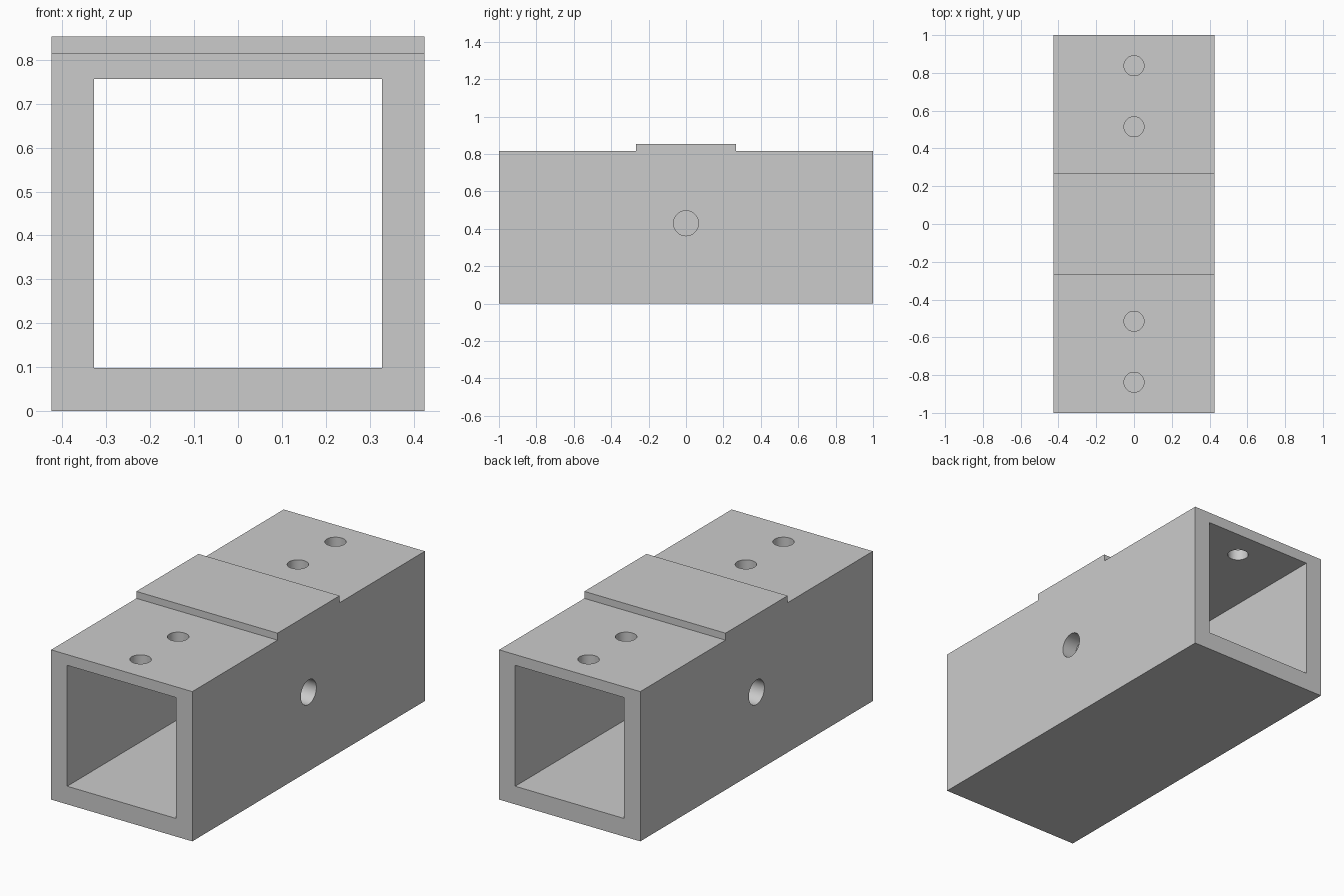
import bpy
import math

cube = bpy.data.objects.get("Cube")
if cube:
    bpy.data.objects.remove(cube, do_unlink=True)

HALF_WIDTH = 0.425
HALF_LENGTH = 1.0
TOP = 0.815
PAD_TOP = 0.853
PAD_HALF = 0.267

grey = bpy.data.materials.new("plain grey")
grey.use_nodes = True
colour = (0.6, 0.6, 0.6, 1)
grey.diffuse_color = colour
grey.node_tree.nodes["Principled BSDF"].inputs["Base Color"].default_value = colour


def cylinder(name, radius, depth, location, rotation=(0, 0, 0)):
    bpy.ops.mesh.primitive_cylinder_add(vertices=64, radius=radius, depth=depth,
                                        location=location, rotation=rotation)
    bpy.context.object.name = name
    return bpy.context.object


def cut(target, cutter):
    """Subtract the cutter from the target, then discard it."""
    cutter.hide_render = True
    mod = target.modifiers.new("cut", 'BOOLEAN')
    mod.operation = 'DIFFERENCE'
    mod.solver = 'EXACT'
    mod.object = cutter
    bpy.context.view_layer.objects.active = target
    bpy.ops.object.modifier_apply(modifier=mod.name)
    bpy.data.objects.remove(cutter, do_unlink=True)


# Body: stepped side profile with the raised pad, extruded across the width
profile = [(-HALF_LENGTH, 0), (HALF_LENGTH, 0), (HALF_LENGTH, TOP),
           (PAD_HALF, TOP), (PAD_HALF, PAD_TOP), (-PAD_HALF, PAD_TOP),
           (-PAD_HALF, TOP), (-HALF_LENGTH, TOP)]
n = len(profile)
verts = [(x, y, z) for x in (-HALF_WIDTH, HALF_WIDTH) for y, z in profile]
faces = [tuple(reversed(range(n))), tuple(range(n, 2 * n))]
faces += [(i, (i + 1) % n, (i + 1) % n + n, i + n) for i in range(n)]
mesh = bpy.data.meshes.new("square_tube")
mesh.from_pydata(verts, [], faces)
mesh.materials.append(grey)
tube = bpy.data.objects.new("square_tube", mesh)
bpy.context.collection.objects.link(tube)

# Rectangular bore through the whole length
bpy.ops.mesh.primitive_cube_add(size=1, location=(0, 0, 0.4275))
bore = bpy.context.object
bore.name = "bore_cutter"
bore.scale = (0.656, 2.4, 0.658)
bpy.context.view_layer.update()
cut(tube, bore)

# Screw holes through the top wall
for y in (-0.838, -0.515, 0.515, 0.838):
    cut(tube, cylinder("screw_hole_cutter", 0.053, 0.3, (0, y, TOP)))

# Blind round sockets in the two side walls
SOCKET_DEPTH = 0.085
for side in (-1, 1):
    cut(tube, cylinder("side_socket_cutter", 0.067, 2 * SOCKET_DEPTH,
                       (side * HALF_WIDTH, 0, 0.43), (0, math.pi / 2, 0)))

# Smooth hole walls, sharp edges elsewhere
bpy.ops.object.select_all(action='DESELECT')
tube.select_set(True)
bpy.context.view_layer.objects.active = tube
bpy.ops.object.shade_smooth_by_angle(angle=math.radians(30))
